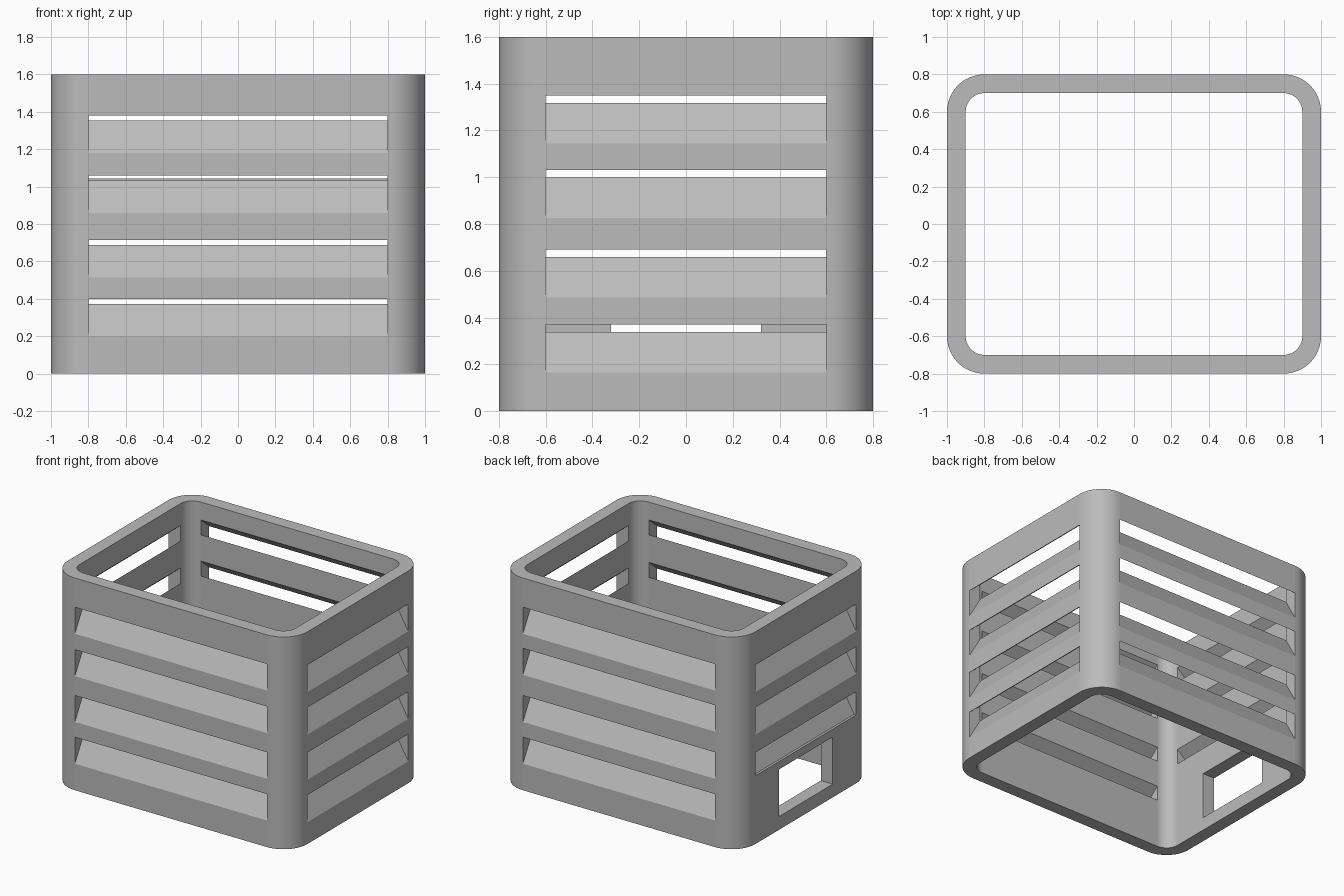
import bpy, bmesh, math
from mathutils import Matrix, Vector

cube = bpy.data.objects.get("Cube")
if cube:
    bpy.data.objects.remove(cube, do_unlink=True)

HX, HY, HEIGHT, WALL = 1.0, 0.8, 1.6, 0.1
STEPS = 14

mat = bpy.data.materials.new("plain grey")
mat.use_nodes = True
grey = (0.5, 0.5, 0.5, 1)
mat.diffuse_color = grey
mat.node_tree.nodes["Principled BSDF"].inputs["Base Color"].default_value = grey


def new_object(name, bm):
    bmesh.ops.recalc_face_normals(bm, faces=bm.faces[:])
    mesh = bpy.data.meshes.new(name)
    bm.to_mesh(mesh)
    bm.free()
    mesh.materials.append(mat)
    obj = bpy.data.objects.new(name, mesh)
    bpy.context.collection.objects.link(obj)
    return obj


def rounded_ring(bm, hx, hy, radius, z):
    """Loop of vertices around a rounded rectangle."""
    ring = []
    for corner, (sx, sy) in enumerate([(1, 1), (-1, 1), (-1, -1), (1, -1)]):
        for i in range(STEPS + 1):
            a = (corner + i / STEPS) * math.pi / 2
            ring.append(bm.verts.new((sx * (hx - radius) + radius * math.cos(a),
                                      sy * (hy - radius) + radius * math.sin(a), z)))
    return ring


def prism(bm, profile, half_width, angle):
    """Extrude a (depth, z) profile sideways; depth runs inward from a wall."""
    side = abs(math.sin(angle)) > 0.5
    turn = Matrix.Rotation(angle, 3, "Z")
    reach = HX if side else HY
    ends = [[bm.verts.new(turn @ Vector((s * half_width, d - reach, z)))
             for d, z in profile] for s in (-1, 1)]
    bm.faces.new(ends[0])
    bm.faces.new(ends[1][::-1])
    n = len(profile)
    for i in range(n):
        j = (i + 1) % n
        bm.faces.new((ends[0][i], ends[1][i], ends[1][j], ends[0][j]))


def louvre(bm, top, half_width, angle, drop=0.2, clip=0.0):
    """Slot with a ramp rising inward and a sloping ceiling."""
    slope, ceiling, deep = 1.73, 0.85, WALL + 0.02
    low = top - drop
    prism(bm, [(-0.05, low + clip), (clip / slope, low + clip),
               (deep, low + deep * slope), (deep, top + deep * ceiling),
               (0, top), (-0.05, top)], half_width, angle)


# Open shell with rounded corners
bm = bmesh.new()
rings = [rounded_ring(bm, HX, HY, 0.2, 0), rounded_ring(bm, HX, HY, 0.2, HEIGHT),
         rounded_ring(bm, HX - WALL, HY - WALL, 0.1, HEIGHT),
         rounded_ring(bm, HX - WALL, HY - WALL, 0.1, 0)]
count = len(rings[0])
for k in range(4):
    a, b = rings[k], rings[(k + 1) % 4]
    for i in range(count):
        j = (i + 1) % count
        bm.faces.new((a[i], a[j], b[j], b[i]))
crate = new_object("slatted_crate", bm)

# Louvre slots on all four walls
bm = bmesh.new()
for row, top in enumerate([1.38, 1.06, 0.715, 0.4]):
    louvre(bm, top, 0.8, 0)
    louvre(bm, top + (0.01 if row == 1 else 0), 0.8, math.pi)
for row, top in enumerate([1.35, 1.03, 0.69, 0.37]):
    louvre(bm, top, 0.6, math.pi / 2, 0.205)
    if row < 3:
        louvre(bm, top, 0.6, -math.pi / 2, 0.205, 0.03 if row == 2 else 0)

# Rectangular opening low in the right wall
prism(bm, [(-0.05, 0.1), (0.15, 0.1), (0.15, 0.455), (-0.05, 0.455)],
      0.32, -math.pi / 2)
cutter = new_object("slot_cutter", bm)
cutter.hide_render = True

# Cut the openings and discard the cutter
cut = crate.modifiers.new("openings", "BOOLEAN")
cut.operation = "DIFFERENCE"
cut.solver = "EXACT"
cut.object = cutter
bpy.context.view_layer.objects.active = crate
bpy.ops.object.modifier_apply(modifier=cut.name)
bpy.data.objects.remove(cutter, do_unlink=True)

# Smooth the rounded corners only
for face in crate.data.polygons:
    face.use_smooth = min(abs(face.normal.x), abs(face.normal.y)) > 0.01
